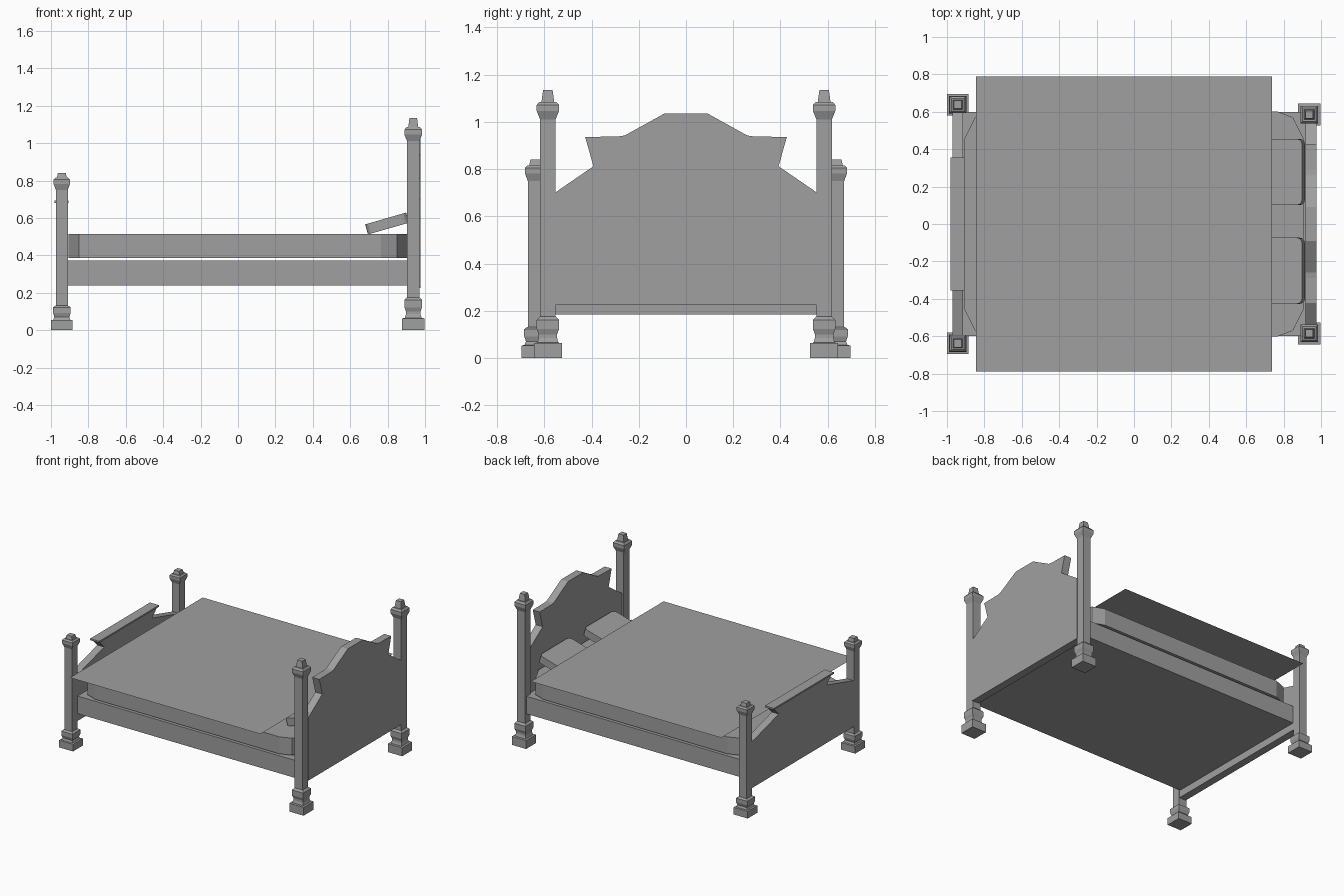
import bpy, bmesh, math
from mathutils import Matrix

if "Cube" in bpy.data.objects:
    bpy.data.objects.remove(bpy.data.objects["Cube"])

grey = bpy.data.materials.new("plain_grey")
grey.use_nodes = True
COLOUR = (0.35, 0.35, 0.35, 1)
grey.diffuse_color = COLOUR
grey.node_tree.nodes["Principled BSDF"].inputs["Base Color"].default_value = COLOUR


def finish(name, bm):
    bmesh.ops.recalc_face_normals(bm, faces=bm.faces)
    mesh = bpy.data.meshes.new(name)
    bm.to_mesh(mesh)
    bm.free()
    mesh.materials.append(grey)
    obj = bpy.data.objects.new(name, mesh)
    bpy.context.collection.objects.link(obj)
    return obj


def prism(name, points, offset):
    """Extrude a flat outline of 3D points along an offset."""
    bm = bmesh.new()
    face = bm.faces.new([bm.verts.new(p) for p in points])
    new = bmesh.ops.extrude_face_region(bm, geom=[face])["geom"]
    bmesh.ops.translate(bm, vec=offset, verts=[v for v in new if isinstance(v, bmesh.types.BMVert)])
    return finish(name, bm)


def box(name, low, high):
    (x0, y0, z0), (x1, y1, z1) = low, high
    return prism(name, [(x0, y0, z0), (x1, y0, z0), (x1, y1, z0), (x0, y1, z0)], (0, 0, z1 - z0))


def board(name, half, x0, x1):
    """Mirror a (y, z) half outline and extrude it along x."""
    outline = half + [(-y, z) for y, z in reversed(half)]
    return prism(name, [(x0, y, z) for y, z in outline], (x1 - x0, 0, 0))


def post(name, x, y, profile):
    """Square turned post from (half width, height) pairs."""
    bm = bmesh.new()
    rings = [[bm.verts.new((x + h * sx, y + h * sy, z))
              for sx, sy in ((-1, -1), (1, -1), (1, 1), (-1, 1))] for h, z in profile]
    for a, b in zip(rings, rings[1:]):
        for i in range(4):
            j = (i + 1) % 4
            bm.faces.new((a[i], a[j], b[j], b[i]))
    bm.faces.new(rings[0])
    bm.faces.new(rings[-1])
    return finish(name, bm)


# Corner posts
head_profile = [(.059, 0), (.059, .063), (.045, .065), (.039, .085), (.039, .1), (.047, .122),
                (.047, .162), (.035, .174), (.033, .175), (.033, 1.01), (.047, 1.045),
                (.047, 1.072), (.036, 1.085), (.027, 1.085), (.02, 1.135)]
foot_profile = [(.058, 0), (.058, .053), (.046, .055), (.04, .07), (.047, .092), (.047, .122),
                (.036, .13), (.032, .131), (.032, .75), (.044, .782),
                (.044, .805), (.034, .815), (.026, .815), (.021, .84)]
for side, s in (("left", 1), ("right", -1)):
    post("head_post_" + side, .937, .585 * s, head_profile)
    post("foot_post_" + side, -.942, .638 * s, foot_profile)

# Shaped headboard and footboard
board("headboard", [(.555, .225), (.555, .70), (.392, .812), (.427, .936), (.29, .938),
                    (.26, .942), (.09, 1.036)], .917, .975)
board("footboard", [(.61, .185), (.61, .53), (.285, .62), (.345, .68)], -.97, -.913)
box("footboard_cap", (-.98, -.355, .68), (-.905, .355, .692))

# Bed base
box("bed_base", (-.915, -.6, .24), (.917, .6, .372))

# Mattress with cut corners
quarter = [(.907, .455), (.85, .57), (.765, .602)]
outline = quarter + [(-x, y) for x, y in reversed(quarter)]
outline += [(-x, -y) for x, y in outline]
prism("mattress", [(x, y, .387) for x, y in outline], (0, 0, .128))

# Flat bed cover sheet
bm = bmesh.new()
bm.faces.new([bm.verts.new((x, y, .6)) for x, y in
              ((-.845, -.788), (.738, -.788), (.738, .788), (-.845, .788))])
finish("bed_cover", bm)

# Tilted pillows with rounded corners
for name, y in (("pillow_left", .278), ("pillow_right", -.25)):
    bm = bmesh.new()
    bmesh.ops.create_cube(bm, size=1, matrix=Matrix.Diagonal((.228, .354, .056, 1)))
    upright = [e for e in bm.edges if abs(e.verts[0].co.z - e.verts[1].co.z) > .01]
    bmesh.ops.bevel(bm, geom=upright, offset=.03, segments=3, profile=.5, affect='EDGES')
    bmesh.ops.transform(bm, verts=bm.verts, matrix=Matrix.Translation((.797, y, .57))
                        @ Matrix.Rotation(math.radians(-16), 4, 'Y'))
    finish(name, bm)
